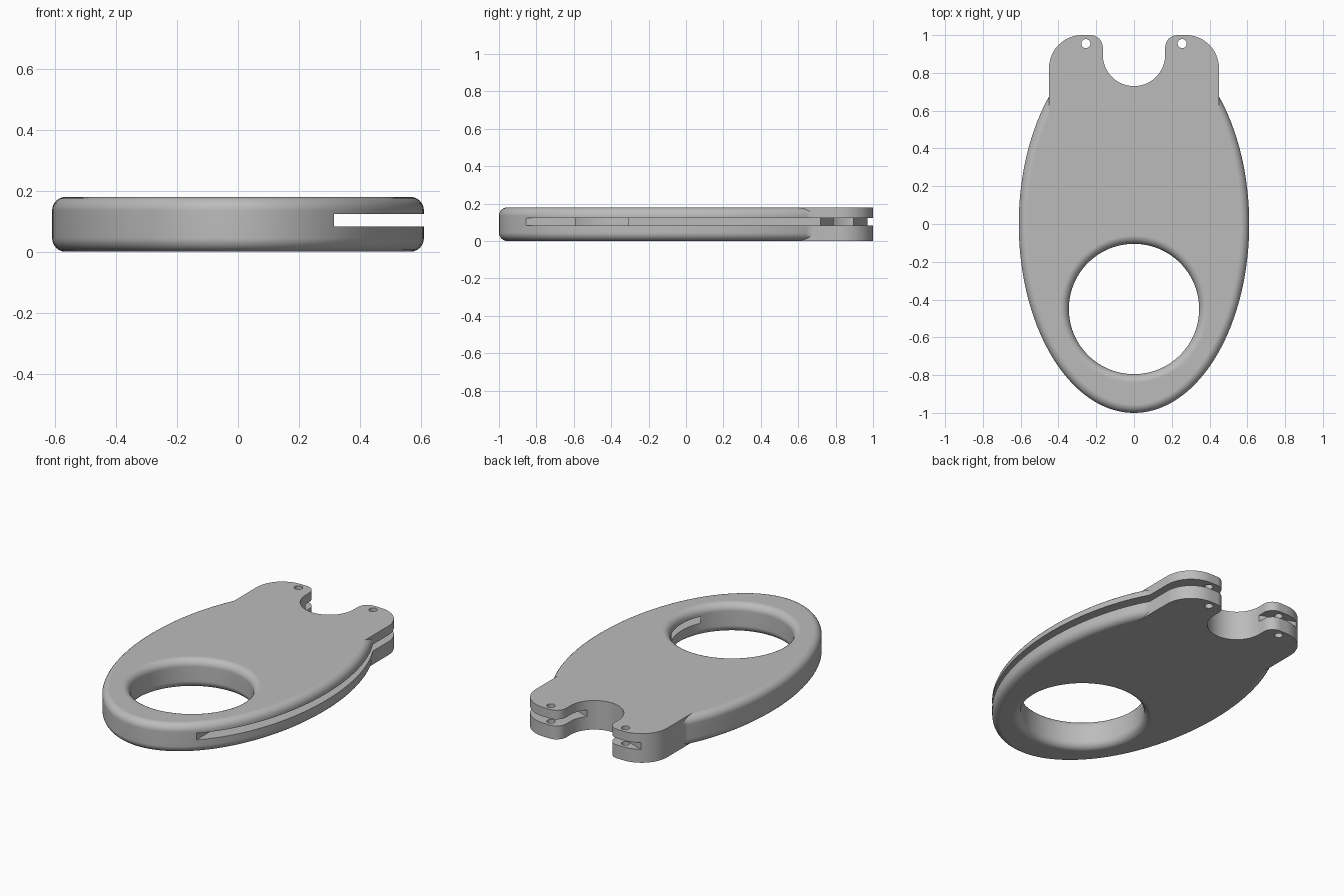
import bpy, bmesh, math
from math import sin, cos, pi

if "Cube" in bpy.data.objects:
    bpy.data.objects.remove(bpy.data.objects["Cube"])

H, R = 0.18, 0.045          # plate thickness, edge rounding
SLOT = (0.083, 0.124)       # blade slot height range
grey = bpy.data.materials.new("grey")
grey.diffuse_color = (0.5, 0.5, 0.5, 1)
grey.use_nodes = True
grey.node_tree.nodes["Principled BSDF"].inputs["Base Color"].default_value = grey.diffuse_color


def stack(name, rings, cap=True):
    """Skin a closed solid through a stack of equal-length rings."""
    bm = bmesh.new()
    rows = [[bm.verts.new(p) for p in ring] for ring in rings]
    n = len(rows[0])
    for a, b in zip(rows, rows[1:]):
        for i in range(n):
            j = (i + 1) % n
            bm.faces.new((a[i], a[j], b[j], b[i]))
    bm.faces.new(rows[0][::-1])
    bm.faces.new(rows[-1])
    bmesh.ops.recalc_face_normals(bm, faces=bm.faces)
    me = bpy.data.meshes.new(name)
    bm.to_mesh(me)
    bm.free()
    me.materials.append(grey)
    ob = bpy.data.objects.new(name, me)
    bpy.context.collection.objects.link(ob)
    return ob


def prism(name, pts, z0, z1):
    return stack(name, [[(x, y, z) for x, y in pts] for z in (z0, z1)])


def arc(cx, cy, r, a0, a1, n=16):
    return [(cx + r * cos(math.radians(a0 + (a1 - a0) * i / n)),
             cy + r * sin(math.radians(a0 + (a1 - a0) * i / n))) for i in range(n + 1)]


def circle(cx, cy, r, n):
    return arc(cx, cy, r, 0, 360, n)[:-1]


def apply_boolean(target, other, op):
    bpy.context.view_layer.objects.active = target
    m = target.modifiers.new("cut", 'BOOLEAN')
    m.operation, m.object, m.solver = op, other, 'EXACT'
    bpy.ops.object.modifier_apply(modifier=m.name)
    bpy.data.objects.remove(other)


# rounding profile as (inset, height), bottom to top
K = 6
low = [(R * (1 - sin(t * pi / 2 / K)), R * (1 - cos(t * pi / 2 / K))) for t in range(K + 1)]
profile = low + [(d, H - z) for d, z in reversed(low)]


def ellipse_ring(d, z, a=0.61, b=1.0, n=144):
    ring = []
    for i in range(n):
        t = 2 * pi * i / n
        nx, ny = cos(t) / a, sin(t) / b
        l = math.hypot(nx, ny)
        ring.append((a * cos(t) - d * nx / l, b * sin(t) - d * ny / l, z))
    return ring


# oval body with rounded rim
body = stack("handle_body", [ellipse_ring(d, z) for d, z in profile])

# square-edged ear plate with rounded outer corners
ears = prism("ear_plate", [(-0.45, 0.3), (0.45, 0.3)]
             + arc(0.275, 0.825, 0.175, 0, 90) + arc(-0.275, 0.825, 0.175, 90, 180), 0, H)
apply_boolean(body, ears, 'UNION')

# notch between the ears
notch = ([(-0.23, 1.1)] + arc(-0.23, 0.935, 0.065, 90, 0, 8)
         + arc(0, 0.895, 0.165, 180, 360, 32)
         + arc(0.23, 0.935, 0.065, 180, 90, 8) + [(0.23, 1.1)])
apply_boolean(body, prism("notch_cutter", notch, -0.1, H + 0.1), 'DIFFERENCE')

# finger hole with flared rims
hole = [(R, -0.05)] + profile + [(R, H + 0.05)]
apply_boolean(body, stack("finger_hole_cutter",
              [[(x, y, z) for x, y in circle(0, -0.45, 0.345 + d, 96)] for d, z in hole]),
              'DIFFERENCE')

# blade slot along the right side, slanting back across both ears
slot = [(0.315, -1.2), (0.9, -1.2), (0.9, 1.2), (-0.385, 1.2), (-0.385, 0.975), (0.315, 0.72)]
apply_boolean(body, prism("slot_cutter", slot, *SLOT), 'DIFFERENCE')

# pin holes
for s in (-1, 1):
    apply_boolean(body, prism("pin_cutter", circle(s * 0.255, 0.955, 0.024, 24), -0.1, H + 0.1),
                  'DIFFERENCE')

bpy.ops.object.select_all(action='DESELECT')
body.select_set(True)
bpy.context.view_layer.objects.active = body
bpy.ops.object.shade_smooth_by_angle(angle=math.radians(30))
wn = body.modifiers.new("weighted_normals", 'WEIGHTED_NORMAL')
wn.keep_sharp = True
